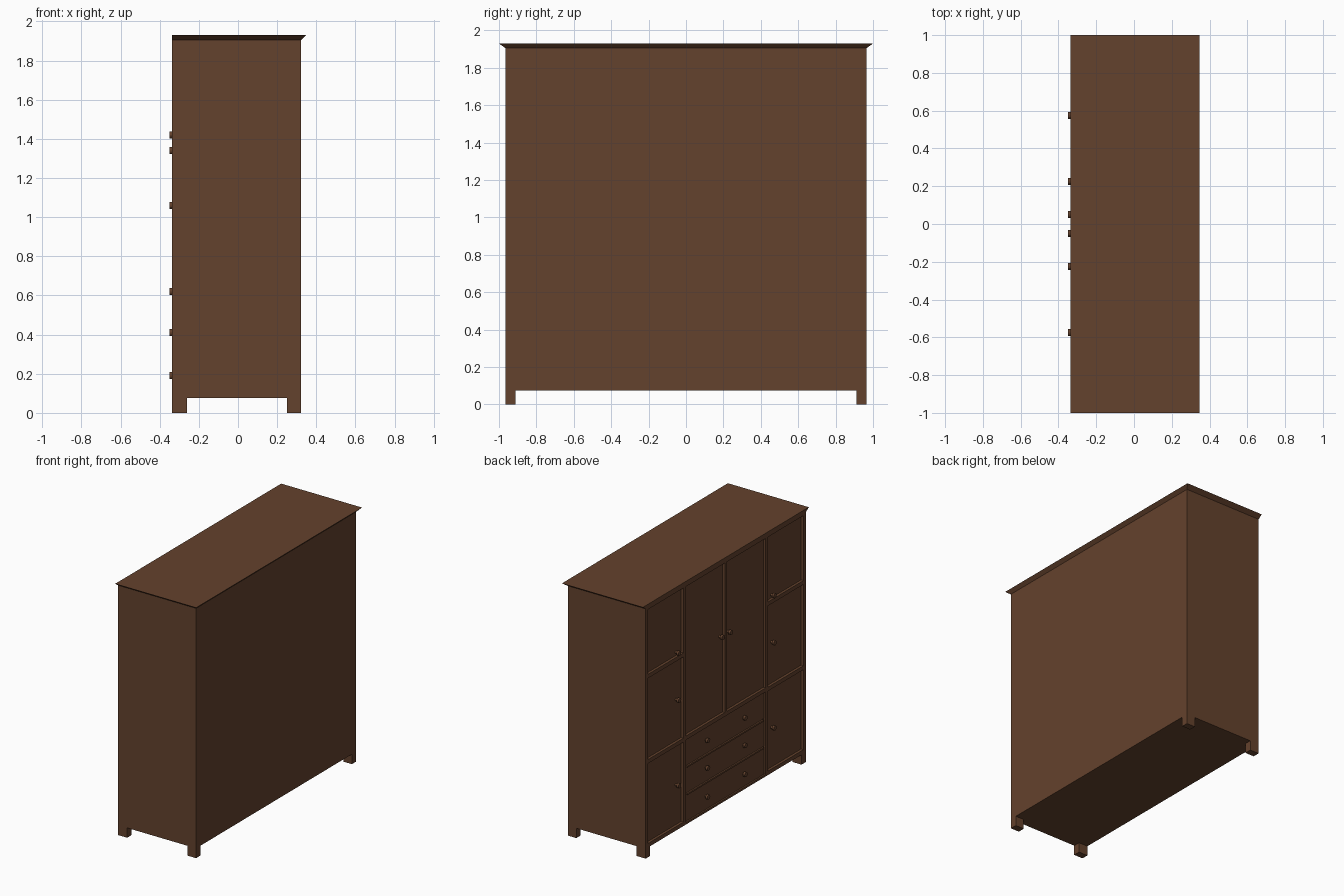
import bpy, bmesh, math
from mathutils import Matrix

if "Cube" in bpy.data.objects:
    bpy.data.objects.remove(bpy.data.objects["Cube"])


def material(name, rgb):
    m = bpy.data.materials.new(name)
    m.diffuse_color = (*rgb, 1)
    m.use_nodes = True
    m.node_tree.nodes["Principled BSDF"].inputs["Base Color"].default_value = m.diffuse_color
    return m


WOOD = material("brown wood", (0.127, 0.054, 0.026))


def finish(name, bm):
    bmesh.ops.recalc_face_normals(bm, faces=bm.faces)
    mesh = bpy.data.meshes.new(name)
    bm.to_mesh(mesh)
    bm.free()
    mesh.materials.append(WOOD)
    ob = bpy.data.objects.new(name, mesh)
    bpy.context.collection.objects.link(ob)
    return ob


def box(name, x, y, z):
    """Box from (min, max) pairs."""
    bm = bmesh.new()
    bmesh.ops.create_cube(bm, size=1)
    for v in bm.verts:
        for i, (a, b) in enumerate((x, y, z)):
            v.co[i] = a if v.co[i] < 0 else b
    return finish(name, bm)


def knob(name, y, z, base):
    """Small round pull: thin neck and wider head, pointing to -x."""
    bm = bmesh.new()
    for r, x0, x1 in ((0.009, base, -0.332), (0.018, -0.334, -0.350)):
        bmesh.ops.create_cone(
            bm, cap_ends=True, segments=12, radius1=r, radius2=r, depth=abs(x1 - x0),
            matrix=Matrix.Translation(((x0 + x1) / 2, y, z)) @ Matrix.Rotation(math.pi / 2, 4, 'Y'))
    return finish(name, bm)


FRONT, BACK = -0.336, 0.322     # doors are on the -x side
DOOR, DRAWER = -0.316, -0.324   # recessed door and drawer faces
W, BASE, TOP = 0.965, 0.075, 1.905
POST_IN, POST_OUT, SIDE_IN = 0.48, 0.51, 0.935

# Carcass; its front plane forms the door panels
box("carcass", (DOOR, BACK), (-SIDE_IN, SIDE_IN), (BASE, TOP))

for s, side in ((1, "left"), (-1, "right")):
    def span(a, b):
        return tuple(sorted((s * a, s * b)))
    # Side panels, posts and feet
    box(side + "_side_panel", (FRONT, BACK), span(SIDE_IN, W), (BASE, TOP))
    box(side + "_post", (FRONT, DOOR), span(POST_IN, POST_OUT), (BASE, TOP))
    for x, end in (((FRONT, -0.26), "front"), ((0.25, BACK), "back")):
        box(f"{side}_{end}_foot", x, span(0.912, W), (0, BASE))
    # Rails between the stacked side doors
    for i, z in enumerate(((BASE, 0.105), (0.715, 0.745), (1.365, 1.395), (1.89, TOP))):
        box(f"{side}_rail_{i}", (FRONT, DOOR), span(POST_OUT, SIDE_IN), z)
    # Knobs
    for i, z in enumerate((0.41, 1.06, 1.42)):
        knob(f"{side}_door_knob_{i}", s * 0.575, z, DOOR)
    knob(side + "_centre_door_knob", s * 0.05, 1.34, DOOR)
    for i, z in enumerate((0.19, 0.41, 0.62)):
        knob(f"{side}_drawer_knob_{i}", s * 0.225, z, DRAWER)

# Middle bay rails and centre stile between the tall doors
for i, z in enumerate(((BASE, 0.09), (0.72, 0.75), (1.89, TOP))):
    box(f"middle_rail_{i}", (FRONT, DOOR), (-POST_IN, POST_IN), z)
box("centre_stile", (FRONT, DOOR), (-0.012, 0.012), (0.75, 1.89))

# Drawer fronts with narrow gaps
for i, z in enumerate(((0.09, 0.293), (0.305, 0.503), (0.515, 0.72))):
    box(f"drawer_front_{i}", (DRAWER, DOOR), (-POST_IN, POST_IN), z)
    if i:
        box(f"drawer_rail_{i}", (FRONT, DOOR), (-0.46, 0.46), (z[0] - 0.012, z[0]))

# Cornice flaring out at the back and both ends
top = box("cornice", (FRONT, BACK), (-W, W), (TOP, 1.93))
for v in top.data.vertices:
    if v.co.z > 1.92:
        v.co.y *= 1.0 / W
        if v.co.x > 0:
            v.co.x = 0.347
